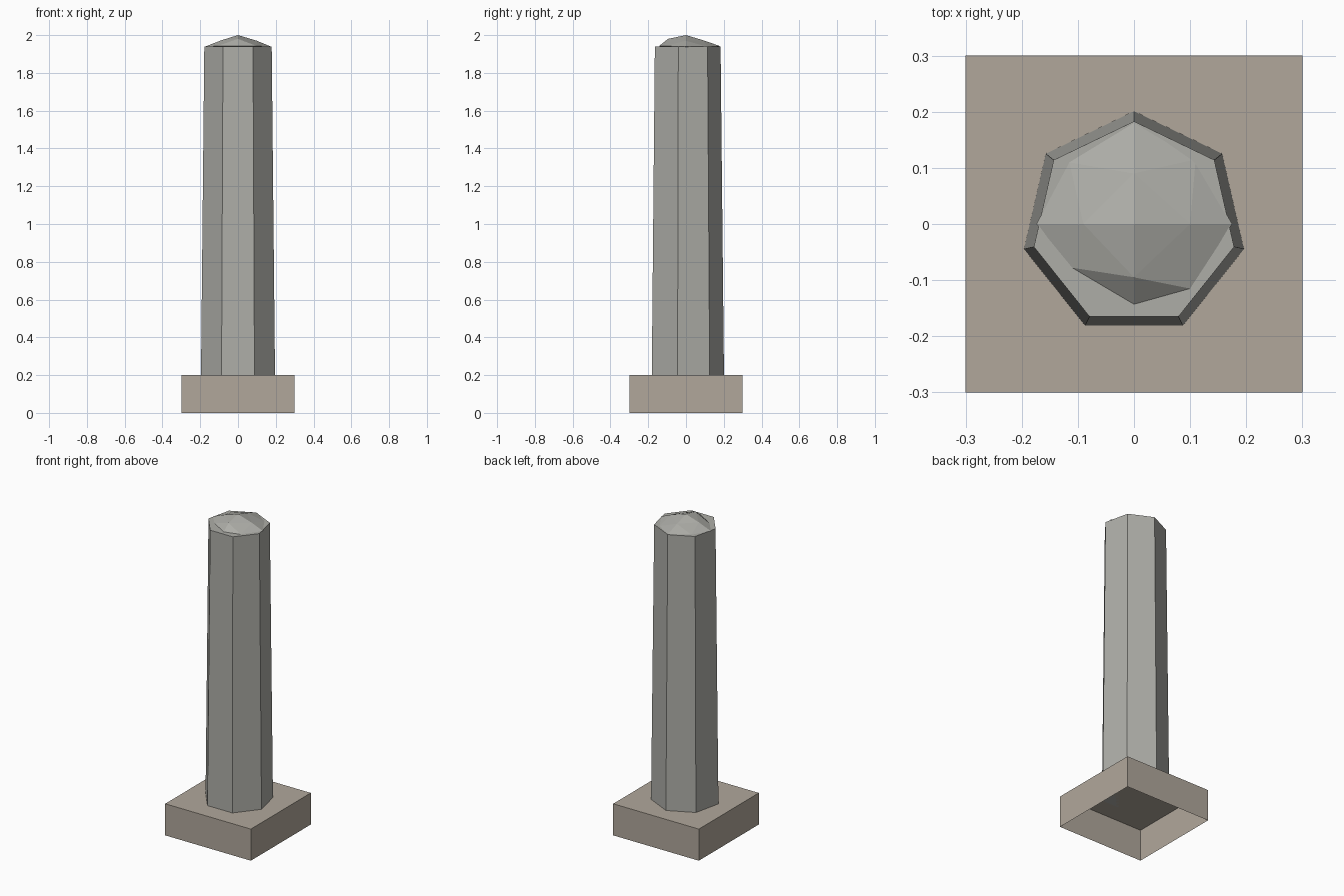
import bpy, bmesh
from math import sin, cos, tau

if "Cube" in bpy.data.objects:
    bpy.data.objects.remove(bpy.data.objects["Cube"])


def material(name, rgb):
    m = bpy.data.materials.new(name)
    m.diffuse_color = (*rgb, 1)
    m.use_nodes = True
    m.node_tree.nodes["Principled BSDF"].inputs["Base Color"].default_value = m.diffuse_color
    return m


def make(name, verts, faces, mat):
    me = bpy.data.meshes.new(name)
    me.from_pydata(verts, [], faces)
    bm = bmesh.new()
    bm.from_mesh(me)
    bmesh.ops.recalc_face_normals(bm, faces=bm.faces)
    bm.to_mesh(me)
    bm.free()
    ob = bpy.data.objects.new(name, me)
    ob.data.materials.append(mat)
    bpy.context.collection.objects.link(ob)
    return ob


def frustum(name, n, r0, r1, z0, z1, phase, mat, bottom=True):
    verts = [(r * sin(tau * (i + phase) / n), r * cos(tau * (i + phase) / n), z)
             for r, z in ((r0, z0), (r1, z1)) for i in range(n)]
    faces = [(i, (i + 1) % n, n + (i + 1) % n, n + i) for i in range(n)]
    faces.append(tuple(range(n, 2 * n)))
    if bottom:
        faces.append(tuple(range(n)))
    return make(name, verts, faces, mat)


stone = material("grey_stone", (0.42, 0.42, 0.39))
plinth_stone = material("warm_stone", (0.44, 0.39, 0.33))

# Square plinth, open underneath
half_diagonal = 0.3 * 2 ** 0.5
frustum("plinth", 4, half_diagonal, half_diagonal, 0, 0.2, 0.5, plinth_stone, bottom=False)

# Tapering seven-sided shaft
frustum("shaft", 7, 0.201, 0.183, 0.2, 1.94, 0, stone)

# Rough, flattened rock cap: apex, four shoulder points, eight rim points, underside
shoulder = [(0.10, 0, 1.97), (0, 0.09, 1.973), (-0.09, 0, 1.972), (0, -0.095, 1.98)]
rim = [(0.175, 0, 1.939), (0.11, 0.115, 1.938), (0, 0.18, 1.942), (-0.115, 0.11, 1.942),
       (-0.174, 0, 1.939), (-0.11, -0.078, 1.942), (0, -0.143, 1.942), (0.10, -0.115, 1.942)]
verts = [(0, 0, 2.0)] + shoulder + rim + [(0, 0, 1.88)]
faces = []
for i in range(4):
    a, b = 1 + i, 1 + (i + 1) % 4
    r0, r1, r2 = 5 + 2 * i, 6 + 2 * i, 5 + (2 * i + 2) % 8
    faces += [(0, a, b), (a, r0, r1), (a, r1, b), (b, r1, r2), (13, r1, r0), (13, r2, r1)]
make("rock_cap", verts, faces, stone)
